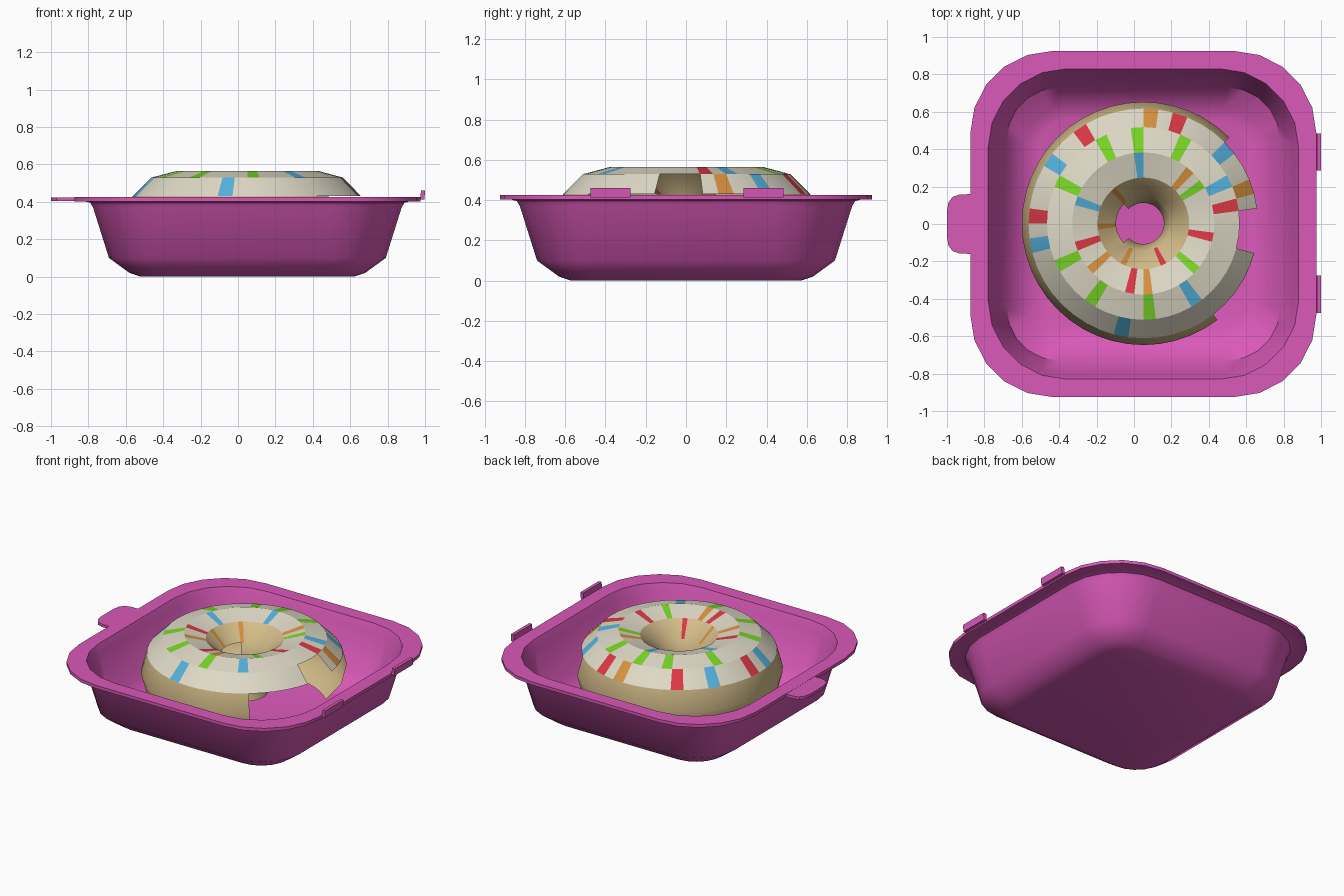
import bpy, bmesh
from math import sin, cos, radians, pi

if "Cube" in bpy.data.objects:
    bpy.data.objects.remove(bpy.data.objects["Cube"])

CX = 0.05          # tray and donut centre in x
SEG = 48           # segments around the donut


def material(name, rgb):
    m = bpy.data.materials.new(name)
    m.diffuse_color = (*rgb, 1)
    m.use_nodes = True
    m.node_tree.nodes["Principled BSDF"].inputs["Base Color"].default_value = m.diffuse_color
    return m


MATS = {n: material(n, c) for n, c in dict(
    pink=(.70, .10, .48), icing=(.74, .70, .57), dough=(.68, .52, .26),
    green=(.19, .67, .02), blue=(.09, .45, .74), red=(.72, .04, .06),
    orange=(.70, .29, .05)).items()}


def finish(bm, name, mats, angle):
    bmesh.ops.remove_doubles(bm, verts=bm.verts, dist=1e-5)
    loose = [v for v in bm.verts if not v.link_faces]
    bmesh.ops.delete(bm, geom=loose, context='VERTS')
    me = bpy.data.meshes.new(name)
    bm.to_mesh(me)
    bm.free()
    ob = bpy.data.objects.new(name, me)
    bpy.context.collection.objects.link(ob)
    for m in mats:
        me.materials.append(MATS[m])
    bpy.ops.object.select_all(action='DESELECT')
    ob.select_set(True)
    bpy.context.view_layer.objects.active = ob
    bpy.ops.object.shade_smooth_by_angle(angle=radians(angle))
    return ob


def rounded_ring(bm, half, rad, z, n=5):
    """Rounded square loop of vertices with n segments per corner."""
    s, loop = half - rad, []
    for q, (sx, sy) in enumerate([(1, 1), (-1, 1), (-1, -1), (1, -1)]):
        for i in range(n + 1):
            a = pi / 2 * (q + i / n)
            loop.append(bm.verts.new((CX + sx * s + rad * cos(a), sy * s + rad * sin(a), z)))
    return loop


# Tray: rounded-square loops from underside, over the rim, to the inner floor
profile = [(.57, .15, 0), (.63, .20, .02), (.74, .29, .10), (.825, .39, .37),
           (.84, .40, .395), (.875, .42, .405), (.925, .44, .403), (.925, .44, .425),
           (.83, .42, .425), (.805, .38, .37), (.73, .28, .105), (.62, .19, .03), (.56, .15, .012)]
bm = bmesh.new()
loops = [rounded_ring(bm, *p) for p in profile]
for a, b in zip(loops, loops[1:]):
    for i in range(len(a)):
        j = (i + 1) % len(a)
        bm.faces.new((a[i], a[j], b[j], b[i]))
bm.faces.new(loops[0][::-1])
bm.faces.new(loops[-1])
bmesh.ops.recalc_face_normals(bm, faces=bm.faces)
finish(bm, "tray", ["pink"], 40)

# Pull tab on the left of the rim
bm = bmesh.new()
outline = [(-.86, .16), (-.93, .158), (-.97, .145), (-.992, .115), (-1, .07)]
outline += [(x, -y) for x, y in reversed(outline)]
face = bm.faces.new([bm.verts.new((x, y, .405)) for x, y in outline])
ext = bmesh.ops.extrude_face_region(bm, geom=[face])
bmesh.ops.translate(bm, vec=(0, 0, .019), verts=[
    g for g in ext["geom"] if isinstance(g, bmesh.types.BMVert)])
bmesh.ops.recalc_face_normals(bm, faces=bm.faces)
finish(bm, "pull_tab", ["pink"], 30)

# Two hinge stubs on the right of the rim
for name, y in (("hinge_back", .385), ("hinge_front", -.375)):
    bm = bmesh.new()
    bmesh.ops.create_cube(bm, size=1)
    bmesh.ops.scale(bm, vec=(.022, .2, .048), verts=bm.verts)
    bmesh.ops.translate(bm, vec=(.986, y, .437), verts=bm.verts)
    for v in bm.verts:                      # slight outward slant
        if v.co.z > .43:
            v.co.x += .003
    finish(bm, name, ["pink"], 30)


def donut_part(name, bands, base, sprinkles, removed, angle):
    """Donut bands given by section angle; sprinkles are coloured faces."""
    names = [base, "green", "blue", "red", "orange"]
    bm = bmesh.new()

    def vert(k, t):
        r, a = .38 + .27 * cos(radians(t)), 2 * pi * k / SEG
        return bm.verts.new((CX + r * cos(a), .003 + r * sin(a), .295 + .27 * sin(radians(t))))

    for t in bands:
        lookup = {k: c for c, ks in sprinkles.get(t, {}).items() for k in ks}
        for k in range(SEG):
            if removed(k, t):
                continue
            f = bm.faces.new([vert(k, t), vert(k + 1, t), vert(k + 1, t + 30), vert(k, t + 30)])
            f.material_index = names.index(lookup.get(k, base))
    return finish(bm, name, names, angle)


# Icing: three upper bands, three faces nibbled from the outer edge
donut_part("icing", (30, 60, 90), "icing", {
    30: dict(orange=[11, 2], red=[9, 16, 23], blue=[19, 25, 34, 5]),
    60: dict(green=[12, 15, 20, 8, 27, 31, 36], red=[1], blue=[3, 40]),
    90: dict(blue=[12, 21], orange=[6, 36, 29], green=[4, 42], red=[46, 34, 26]),
}, lambda k, t: t == 30 and k in (46, 47, 0), 20)


# Dough: open underneath, bite on the outer right, notch in the hole
def dough_gap(k, t):
    if t < 30:
        return k < 6 or k >= 41
    return t >= 150 and 18 <= k < 30


donut_part("donut_dough", (-60, -30, 0, 120, 150, 180), "dough",
           {120: dict(red=[39], orange=[32, 24, 17])}, dough_gap, 40)
